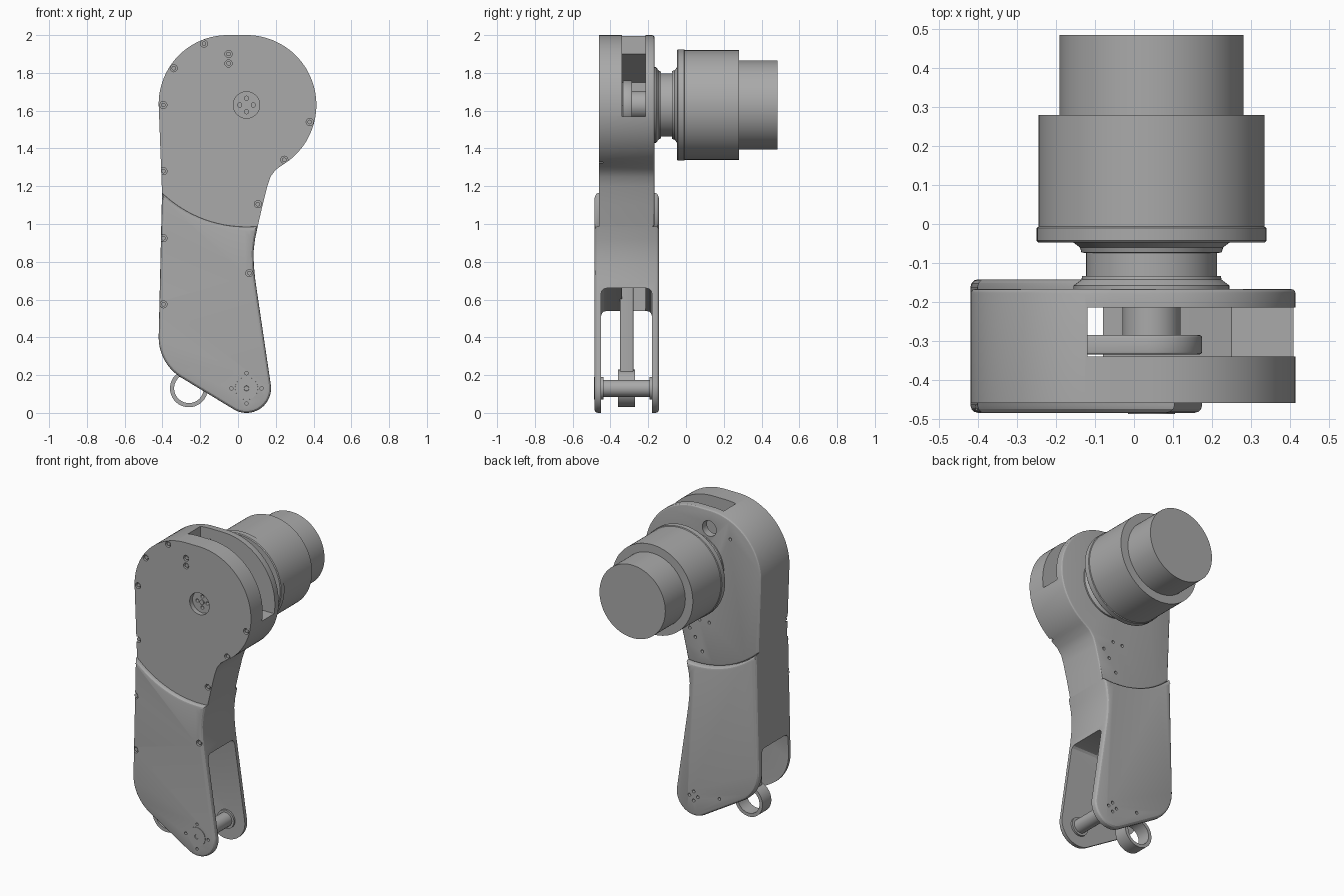
import bpy, bmesh
from math import sin, cos, pi, radians

if "Cube" in bpy.data.objects:
    bpy.data.objects.remove(bpy.data.objects["Cube"])

GREY = (0.4, 0.4, 0.4, 1)
metal = bpy.data.materials.new("plain_grey")
metal.use_nodes = True
metal.diffuse_color = GREY
metal.node_tree.nodes["Principled BSDF"].inputs["Base Color"].default_value = GREY

JX, HIP, KNEE = 0.045, 1.63, 0.13   # shared joint axes
LINK_X = -0.26


def finish(name, bm):
    bmesh.ops.recalc_face_normals(bm, faces=bm.faces)
    mesh = bpy.data.meshes.new(name)
    bm.to_mesh(mesh)
    bm.free()
    obj = bpy.data.objects.new(name, mesh)
    bpy.context.collection.objects.link(obj)
    mesh.materials.append(metal)
    return obj


def arc(cx, cz, r, a0, a1, n):
    angles = [radians(a0 + (a1 - a0) * i / n) for i in range(n + 1)]
    return [(cx + r * cos(a), cz + r * sin(a)) for a in angles]


def prism(name, outline, y0, y1, rounded=(), size=0.015):
    """Extrude an x-z outline along y and round the rims on the listed planes."""
    bm = bmesh.new()
    face = bm.faces.new([bm.verts.new((x, y0, z)) for x, z in outline])
    out = bmesh.ops.extrude_face_region(bm, geom=[face])
    moved = [v for v in out["geom"] if isinstance(v, bmesh.types.BMVert)]
    bmesh.ops.translate(bm, verts=moved, vec=(0, y1 - y0, 0))
    rims = [e for e in bm.edges
            if any(all(abs(v.co.y - y) < 1e-4 for v in e.verts) for y in rounded)]
    if rims:
        bmesh.ops.bevel(bm, geom=rims, offset=size, segments=3, profile=0.5, affect="EDGES")
    return finish(name, bm)


def lathe(name, profile, x, z, steps=64, closed=False):
    """Turn a (radius, y) profile about an axis along y."""
    bm = bmesh.new()
    verts = [bm.verts.new((x + r, y, z)) for r, y in profile]
    edges = [bm.edges.new(p) for p in zip(verts, verts[1:])]
    if closed:
        edges.append(bm.edges.new((verts[-1], verts[0])))
    bmesh.ops.spin(bm, geom=verts + edges, cent=(x, 0, z), axis=(0, 1, 0),
                   angle=2 * pi, steps=steps)
    bmesh.ops.remove_doubles(bm, verts=bm.verts, dist=1e-5)
    return finish(name, bm)


def rod(name, x, z, r, y0, y1, steps=48):
    return lathe(name, [(0, y0), (r, y0), (r, y1), (0, y1)], x, z, steps)


def cut(obj, cutter):
    cutter.hide_render = True
    mod = obj.modifiers.new("cut", "BOOLEAN")
    mod.operation, mod.solver, mod.object = "DIFFERENCE", "EXACT", cutter
    bpy.context.view_layer.objects.active = obj
    bpy.ops.object.modifier_apply(modifier=mod.name)
    bpy.data.objects.remove(cutter)


# Housing halves, split along an arc about the upper joint
split = arc(JX, HIP, 0.645, 226.1, 275.3, 24)
upper_outline = (split
                 + [(0.13, 1.1), (0.155, 1.2), (0.172, 1.25), (0.2, 1.288)]
                 + arc(JX, HIP, 0.37, -57, 90, 40)
                 + arc(-0.055, 1.635, 0.365, 90, 180, 24))
lower_outline = (split[::-1]
                 + arc(-0.17, 0.4, 0.25, 180, 240, 14)
                 + arc(JX, KNEE, 0.13, 240, 368, 24)
                 + [(0.092, 0.7), (0.084, 0.78), (0.082, 0.85), (0.09, 0.92)])
upper = prism("upper_housing", upper_outline, -0.46, -0.167, [-0.167], 0.012)
lower = prism("lower_housing", lower_outline, -0.485, -0.142, [-0.485, -0.142], 0.02)

# Inner channel for the linkage, opening at the top and right
channel = [(-0.37, 0.4), (-0.08, 0.4), (-0.08, 1.35), (0.05, 1.42), (0.25, 1.57),
           (0.6, 1.57), (0.6, 2.2), (-0.12, 2.2), (-0.12, 1.9), (-0.37, 1.75)]
for part in (upper, lower):
    cut(part, prism("cutter", channel, -0.34, -0.215))

# Fork opening between the two lower plates
fork = [(-0.7, -0.2), (0.7, -0.2), (0.7, 0.66), (-0.08, 0.66), (-0.37, 0.54), (-0.7, 0.54)]
cut(lower, prism("cutter", fork, -0.45, -0.18, [-0.45, -0.18], 0.03))

# Rim screws in counterbores on the front
upper_screws = [(-0.18, 1.955), (-0.34, 1.825), (-0.395, 1.63), (-0.395, 1.28),
                (0.38, 1.54), (0.245, 1.34), (0.105, 1.105), (-0.05, 1.9), (-0.05, 1.85)]
lower_screws = [(-0.395, 0.925), (-0.395, 0.575), (0.06, 0.74)]
for part, y, spots in ((upper, -0.46, upper_screws), (lower, -0.485, lower_screws)):
    for x, z in spots:
        cut(part, rod("cutter", x, z, 0.019, y - 0.05, y + 0.02, 16))
        rod("rim_screw", x, z, 0.012, y + 0.006, y + 0.025, 12)

# Front bearing recess with four holes
cut(upper, rod("cutter", JX, HIP, 0.07, -0.6, -0.43))
for x, z in arc(JX, HIP, 0.036, 0, 270, 3):
    cut(upper, rod("cutter", x, z, 0.011, -0.5, -0.4, 12))
rod("bearing_centre", JX, HIP, 0.015, -0.437, -0.42, 16)

# Knee cap with four small holes around it, and matching holes at the back
lathe("knee_cap", [(0, -0.484), (0.012, -0.484), (0.014, -0.488), (0.06, -0.488),
                   (0.062, -0.47), (0, -0.47)], JX, KNEE)
for x, z in arc(JX, KNEE, 0.08, 0, 270, 3):
    cut(lower, rod("cutter", x, z, 0.009, -0.52, -0.46, 12))
for x, z in arc(JX, KNEE, 0.03, 0, 270, 3) + [(-0.14, 0.16)]:
    cut(lower, rod("cutter", x, z, 0.01, -0.165, -0.1, 12))

# Back access hole and small mounting holes
cut(upper, rod("cutter", -0.05, 1.88, 0.05, -0.23, -0.1))
for x, z in [(0.02, 1.27), (-0.05, 1.27), (0.09, 1.2), (0.05, 1.15), (0, 1.07), (-0.2, 1.85)]:
    cut(upper, rod("cutter", x, z, 0.01, -0.19, -0.1, 12))

# Knee pin with end flanges
lathe("knee_pin", [(0, -0.46), (0.06, -0.46), (0.06, -0.438), (0.045, -0.438),
                   (0.045, -0.192), (0.06, -0.192), (0.06, -0.17), (0, -0.17)], JX, KNEE)

# Link rod with an eye at its lower end
lathe("link_eye", [(0.078, -0.36), (0.1, -0.36), (0.1, -0.27), (0.078, -0.27)],
      LINK_X, KNEE, closed=True)
bar = [(LINK_X - 0.045, 0.215), (LINK_X + 0.045, 0.215),
       (LINK_X + 0.04, HIP), (LINK_X - 0.04, HIP)]
prism("link_rod", bar, -0.35, -0.278, [-0.35, -0.278], 0.01)

# Crank arm and its drive shaft
crank = arc(LINK_X, HIP, 0.08, 95, 265, 20) + arc(JX, HIP, 0.13, -95, 95, 28)
prism("crank_arm", crank, -0.335, -0.285, [-0.335, -0.285], 0.008)
rod("drive_shaft", JX, HIP, 0.075, -0.29, -0.2)

# Motor: mounting flange, neck, flared collar, drum and rear cap
motor = [(0, -0.18), (0.2, -0.18), (0.2, -0.158), (0.18, -0.143), (0.178, -0.133), (0.168, -0.133),
         (0.168, -0.075), (0.18, -0.073), (0.184, -0.06), (0.2, -0.048), (0.29, -0.048),
         (0.295, -0.043), (0.295, -0.01), (0.29, -0.007), (0.29, 0.28),
         (0.236, 0.28), (0.236, 0.485), (0, 0.485)]
lathe("motor", motor, JX, HIP, 96)

# Smooth the round surfaces, keep the edges crisp
bpy.ops.object.select_all(action="DESELECT")
for obj in bpy.context.collection.objects:
    if obj.type == "MESH" and metal.name in obj.data.materials:
        obj.select_set(True)
        bpy.context.view_layer.objects.active = obj
bpy.ops.object.shade_smooth_by_angle(angle=radians(21))
